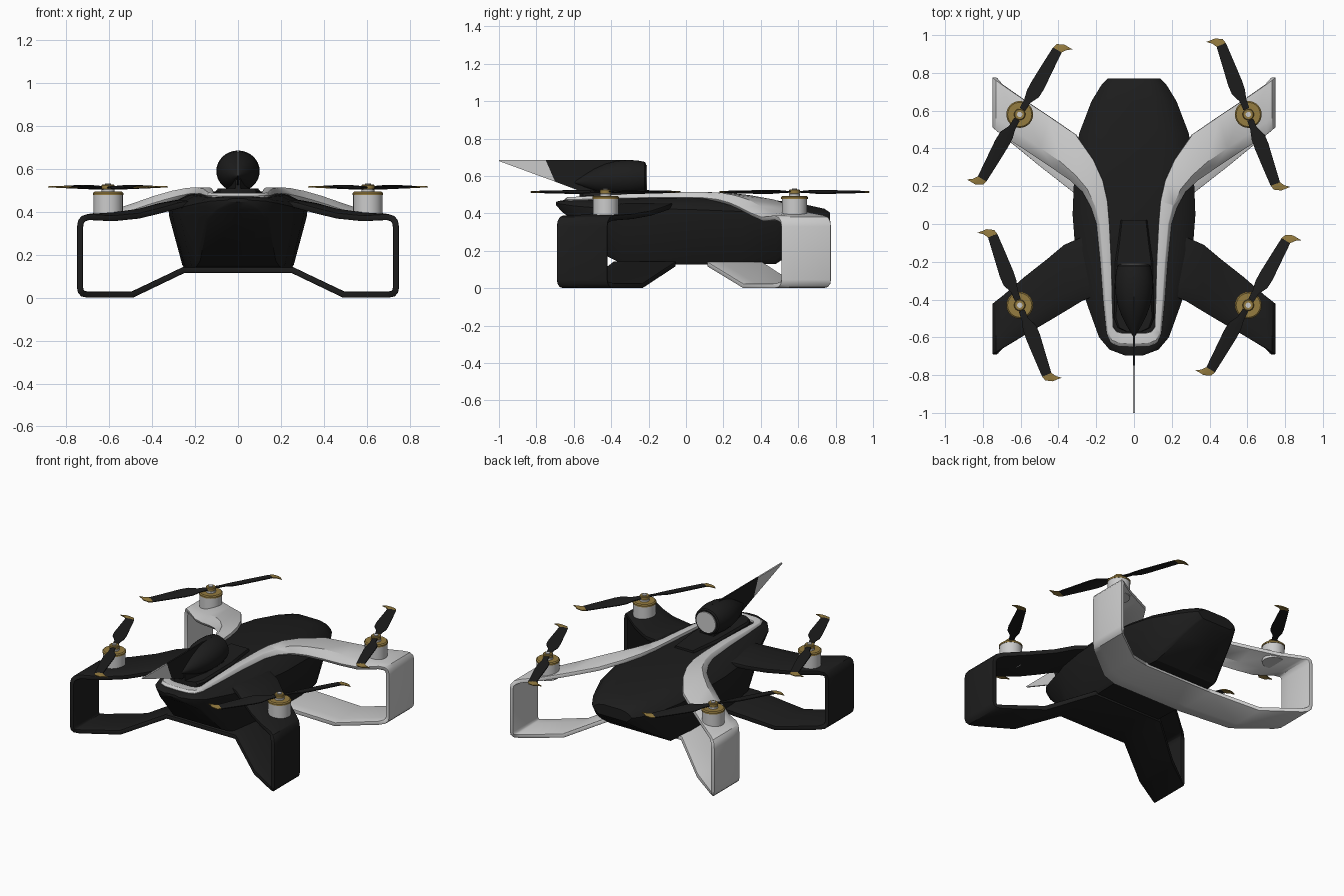
import bpy, bmesh, math
from mathutils import Vector, Matrix


def material(name, rgb):
    m = bpy.data.materials.new(name)
    m.diffuse_color = (*rgb, 1)
    return m


BLACK = material("black", (0.012, 0.012, 0.012))
GOLD = material("gold", (0.3, 0.2, 0.05))


def make(name, verts, faces, mat=None, mods=(), angle=32, fix=True):
    me = bpy.data.meshes.new(name)
    me.from_pydata([tuple(v) for v in verts], [], faces)
    if fix:
        bm = bmesh.new()
        bm.from_mesh(me)
        bmesh.ops.recalc_face_normals(bm, faces=bm.faces)
        bm.to_mesh(me)
        bm.free()
    ob = bpy.data.objects.new(name, me)
    bpy.context.collection.objects.link(ob)
    bpy.context.view_layer.objects.active = ob
    for kind, props in mods:
        mod = ob.modifiers.new(kind.title(), kind)
        for k, v in props.items():
            setattr(mod, k, v)
        bpy.ops.object.modifier_apply(modifier=mod.name)
    ob.data.shade_smooth()
    ob.data.set_sharp_from_angle(angle=math.radians(angle))
    if mat:
        ob.data.materials.append(mat)
    return ob


def loft(name, rings, mat=None, mods=(), angle=32):
    n = len(rings[0])
    faces = [[i * n + j, i * n + (j + 1) % n, (i + 1) * n + (j + 1) % n, (i + 1) * n + j]
             for i in range(len(rings) - 1) for j in range(n)]
    faces += [list(range(n)), list(range((len(rings) - 1) * n, len(rings) * n))]
    return make(name, [v for r in rings for v in r], faces, mat, mods, angle)


def circle(c, rx, rz, axis, n=32):
    pts = []
    for i in range(n):
        a = math.tau * i / n
        u, v = rx * math.cos(a), rz * math.sin(a)
        pts.append((c[0] + u, c[1], c[2] + v) if axis == "y" else (c[0] + u, c[1] + v, c[2]))
    return pts


def lathe(name, x, y, profile, mat=None):
    # profile of (radius, z)
    return loft(name, [circle((x, y, z), r, r, "z") for r, z in profile], mat)


def band(name, stations, mat, thick):
    # stations: outer edge x,y, inner edge x,y, height, drop of the outer edge
    verts, faces = [], []
    for ax, ay, bx, by, z, drop in stations:
        a, b = Vector((ax, ay, z)), Vector((bx, by, z))
        verts += [a - Vector((0, 0, drop)), a.lerp(b, 0.25), b]
    for i in range(len(stations) - 1):
        for j in range(2):
            k = 3 * i + j
            faces.append([k, k + 3, k + 4, k + 1])
    make(name, verts, faces, mat, fix=False, mods=[
        ("MIRROR", dict(use_clip=True, merge_threshold=0.001)),
        ("SOLIDIFY", dict(thickness=thick, offset=-1, use_even_offset=True)),
        ("BEVEL", dict(width=0.005, segments=2, limit_method="ANGLE", angle_limit=math.radians(50)))])


def loop_end(ya, yb, sa, sb):
    # rounded outer corners, then the lower strut back under the hull
    out = []
    for x, z in ((0.70, 0.39), (0.73, 0.38), (0.745, 0.36), (0.75, 0.33), (0.75, 0.045),
                 (0.745, 0.022), (0.73, 0.006), (0.70, 0), (0.49, 0), (0.25, 0.115), (0, 0.115)):
        dx = 0.75 - max(x, 0.25)
        out.append((x, ya + sa * dx, x, yb + sb * dx, z, 0))
    return out


# Hull: y, half width, bottom half width, top, shoulder and bottom heights
rings = []
for y, w, b, zt, zs, zb in (
        (-0.695, 0.05, 0.04, 0.462, 0.455, 0.445), (-0.665, 0.13, 0.10, 0.47, 0.45, 0.41),
        (-0.60, 0.185, 0.15, 0.475, 0.44, 0.36), (-0.42, 0.25, 0.19, 0.483, 0.425, 0.17),
        (-0.34, 0.275, 0.22, 0.487, 0.425, 0.13), (-0.15, 0.31, 0.25, 0.492, 0.425, 0.128),
        (0.05, 0.325, 0.26, 0.495, 0.42, 0.128), (0.3, 0.315, 0.26, 0.488, 0.41, 0.128),
        (0.48, 0.29, 0.24, 0.47, 0.395, 0.13), (0.65, 0.225, 0.18, 0.445, 0.375, 0.24),
        (0.74, 0.17, 0.14, 0.425, 0.37, 0.305), (0.77, 0.14, 0.11, 0.405, 0.37, 0.335)):
    d, e = zt - zs, zs - zb
    half = [(0, zt), (0.45 * w, zt), (0.72 * w, zt - 0.2 * d), (0.9 * w, zt - 0.6 * d), (w, zs),
            (0.985 * w, zs - 0.15 * e), (b, zb + 0.09 * e), (b * 0.93, zb), (0, zb)]
    pts = half + [(-x, z) for x, z in half[-2:0:-1]]
    rings.append([(x, y, z) for x, z in pts])
loft("hull", rings, BLACK)

# Light frame: U rim on the deck flowing into the rear arms and loops
band("rear_frame", [
    (0, -0.652, 0, -0.578, 0.487, 0.012), (0.08, -0.648, 0.06, -0.578, 0.487, 0.012),
    (0.125, -0.63, 0.092, -0.57, 0.488, 0.012), (0.147, -0.58, 0.11, -0.545, 0.49, 0.015),
    (0.165, -0.4, 0.115, -0.4, 0.5, 0.02), (0.18, -0.2, 0.12, -0.2, 0.51, 0.025),
    (0.2, 0, 0.13, 0, 0.514, 0.028), (0.23, 0.09, 0.14, 0.12, 0.514, 0.03),
    (0.275, 0.17, 0.165, 0.23, 0.51, 0.035), (0.34, 0.23, 0.215, 0.34, 0.498, 0.04),
    (0.42, 0.285, 0.31, 0.475, 0.474, 0.04), (0.51, 0.345, 0.45, 0.57, 0.438, 0.035),
    (0.60, 0.405, 0.59, 0.663, 0.405, 0.025)] + loop_end(0.51, 0.775, -0.79, -0.73), None, 0.025)

# Dark front arms and loops
band("front_frame", [
    (0.15, -0.36, 0.15, -0.04, 0.46, 0), (0.27, -0.405, 0.29, -0.075, 0.455, 0.01),
    (0.36, -0.46, 0.37, -0.11, 0.44, 0.02), (0.46, -0.52, 0.46, -0.185, 0.415, 0.02),
    (0.58, -0.59, 0.58, -0.28, 0.398, 0.015)] + loop_end(-0.69, -0.42, 0.6, 0.73), BLACK, 0.028)

# Pod with its deck plinth and neck
plinth = [(0.07, 0.02), (0.085, -0.1), (0.1, -0.2), (0.105, -0.5), (0.085, -0.55), (0.04, -0.57)]
plinth += [(-x, y) for x, y in reversed(plinth)]
loft("pod_plinth", [[(x * s, y, z) for x, y in plinth]
                    for s, z in ((1, 0.46), (1, 0.495), (0.9, 0.508))], BLACK)
neck = [(0.05, -0.22), (0.05, -0.4), (0.012, -0.57), (-0.012, -0.57), (-0.05, -0.4), (-0.05, -0.22)]
loft("pod_neck", [[(x, y, z) for x, y in neck] for z in (0.49, 0.56)], BLACK)
loft("pod", [circle((0, y, z), r, r * 0.95, "y") for y, r, z in (
    (-0.215, 0.08, 0.592), (-0.222, 0.088, 0.592), (-0.26, 0.096, 0.592), (-0.31, 0.101, 0.59),
    (-0.37, 0.098, 0.588), (-0.43, 0.086, 0.584), (-0.49, 0.064, 0.578), (-0.54, 0.038, 0.572),
    (-0.58, 0.014, 0.568), (-0.6, 0.003, 0.566))], BLACK)
loft("pod_rear_disc", [circle((0, y, 0.592), 0.07, 0.067, "y") for y in (-0.22, -0.209)])


# Fin plate ahead of the pod, with a light tip
def plate(name, pts, mat=None):
    loft(name, [[(x, y, z) for y, z in pts] for x in (-0.005, 0.005)], mat)


plate("fin", [(-0.28, 0.685), (-0.75, 0.685), (-0.70, 0.57), (-0.58, 0.525), (-0.28, 0.54)], BLACK)
plate("fin_tip", [(-0.75, 0.685), (-1.0, 0.685), (-1.0, 0.68), (-0.70, 0.57)])


# Motors and propellers
def blade(name, cx, cy, angle, hand, stations, mat):
    verts, faces = [], []
    m = Matrix.Translation((cx, cy, 0.515)) @ Matrix.Rotation(angle, 4, "Z")
    for r, a, b, dz in stations:
        verts += [m @ Vector((r, hand * a, dz)), m @ Vector((r, hand * (a + b) / 2, 0.003)),
                  m @ Vector((r, hand * b, -dz))]
    for i in range(len(stations) - 1):
        for j in range(2):
            k = 3 * i + j
            faces.append([k, k + 3, k + 4, k + 1])
    make(name, verts, faces, mat, [("SOLIDIFY", dict(thickness=0.006, offset=0))])


BLADE = [(0.03, 0.016, -0.016, 0.002), (0.08, 0.018, -0.018, 0.004), (0.13, 0.042, -0.03, 0.008),
         (0.18, 0.044, -0.032, 0.008), (0.3, 0.035, -0.028, 0.005), (0.395, 0.028, -0.024, 0.003)]
TIP = [(0.395, 0.028, -0.024, 0.003), (0.42, 0.045, -0.016, 0.002), (0.438, 0.07, 0.02, 0.001)]
for side, sx in (("right", 1), ("left", -1)):
    for end, y in (("front", -0.43), ("rear", 0.58)):
        x, tag = 0.605 * sx, end + "_" + side
        hand = sx if end == "rear" else -sx
        ang = math.radians(111 if hand > 0 else 60)
        lathe("motor_" + tag, x, y, [(0.068, 0.375), (0.068, 0.482), (0.062, 0.49), (0.03, 0.491),
                                     (0.03, 0.505), (0.018, 0.506), (0.018, 0.52)])
        lathe("motor_ring_" + tag, x, y, [(0.06, 0.478), (0.071, 0.478), (0.071, 0.488),
                                          (0.064, 0.494), (0.056, 0.494)], GOLD)
        lathe("hub_" + tag, x, y, [(0.03, 0.507), (0.03, 0.524), (0.026, 0.528)], GOLD)
        lathe("hub_cap_" + tag, x, y, [(0.014, 0.52), (0.014, 0.533)])
        for i in range(2):
            blade(f"blade_{tag}_{i}", x, y, ang + i * math.pi, hand, BLADE, BLACK)
            blade(f"blade_tip_{tag}_{i}", x, y, ang + i * math.pi, hand, TIP, GOLD)
